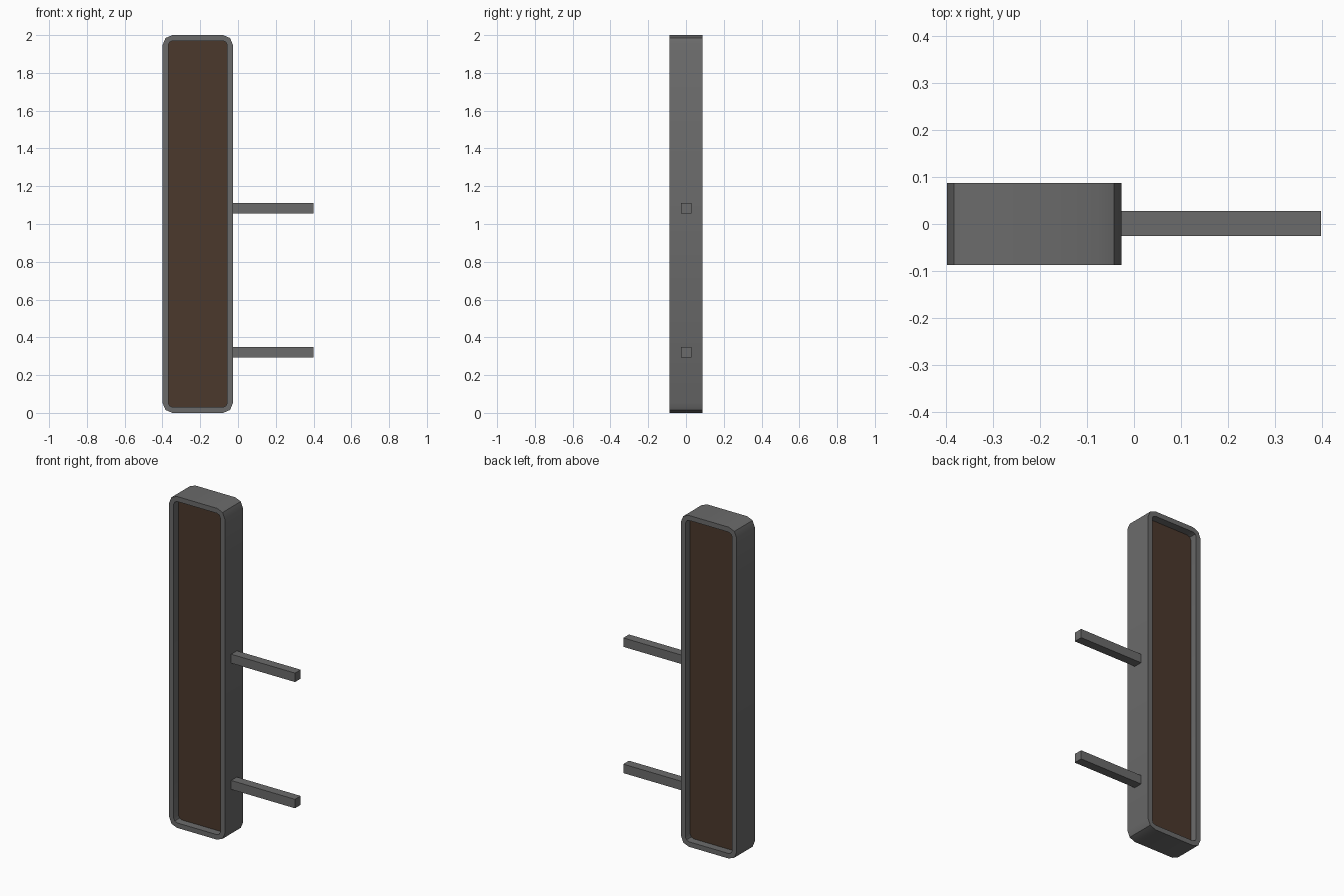
import bpy, bmesh, math

if "Cube" in bpy.data.objects:
    bpy.data.objects.remove(bpy.data.objects["Cube"])

X0, X1 = -0.399, -0.027      # sign box extent in x
HEIGHT, HALF_DEPTH = 2.0, 0.087
WALL = 0.03
GREY = (0.146, 0.146, 0.146, 1)
BROWN = (0.07, 0.04, 0.025, 1)


def material(name, color):
    mat = bpy.data.materials.new(name)
    mat.diffuse_color = color
    mat.use_nodes = True
    mat.node_tree.nodes["Principled BSDF"].inputs["Base Color"].default_value = mat.diffuse_color
    return mat


metal = material("dark_metal", GREY)
brown = material("brown_panel", BROWN)


def rounded_rect(x0, x1, z0, z1, r, segs=2):
    """Counter-clockwise outline in x/z with faceted corners."""
    corners = [(x1 - r, z1 - r, 0), (x0 + r, z1 - r, 90),
               (x0 + r, z0 + r, 180), (x1 - r, z0 + r, 270)]
    pts = []
    for cx, cz, start in corners:
        for i in range(segs + 1):
            a = math.radians(start + 90 * i / segs)
            pts.append((cx + r * math.cos(a), cz + r * math.sin(a)))
    return pts


def finish(name, bm, mat):
    bmesh.ops.recalc_face_normals(bm, faces=bm.faces)
    mesh = bpy.data.meshes.new(name)
    bm.to_mesh(mesh)
    bm.free()
    mesh.materials.append(mat)
    obj = bpy.data.objects.new(name, mesh)
    bpy.context.collection.objects.link(obj)
    return obj


def box(name, x, y, z, mat):
    bm = bmesh.new()
    bmesh.ops.create_cube(bm, size=1)
    for v in bm.verts:
        for i, (lo, hi) in enumerate((x, y, z)):
            v.co[i] = hi if v.co[i] > 0 else lo
    return finish(name, bm, mat)


# Outer frame: a rounded ring, open at front and back
outer = rounded_rect(X0, X1, 0, HEIGHT, 0.052)
inner = rounded_rect(X0 + WALL, X1 - WALL, WALL, HEIGHT - WALL, 0.024)
bm = bmesh.new()
loops = [[bm.verts.new((x, y, z)) for x, z in pts]
         for pts, y in ((outer, -HALF_DEPTH), (outer, HALF_DEPTH),
                        (inner, HALF_DEPTH), (inner, -HALF_DEPTH))]
n = len(outer)
for k in range(4):
    a, b = loops[k], loops[(k + 1) % 4]
    for i in range(n):
        j = (i + 1) % n
        bm.faces.new((a[i], a[j], b[j], b[i]))
frame = finish("sign_frame", bm, metal)
bpy.context.view_layer.objects.active = frame
frame.select_set(True)
bpy.ops.object.shade_smooth_by_angle(angle=math.radians(30))

# Recessed brown panel, visible from both sides
bm = bmesh.new()
face = bm.faces.new([bm.verts.new((x, -0.041, z)) for x, z in inner])
ext = bmesh.ops.extrude_face_region(bm, geom=[face], use_keep_orig=True)
verts = [v for v in ext["geom"] if isinstance(v, bmesh.types.BMVert)]
bmesh.ops.translate(bm, verts=verts, vec=(0, 0.082, 0))
finish("sign_panel", bm, brown)

# Two wall mounting arms
for name, z in (("lower_arm", 0.321), ("upper_arm", 1.083)):
    box(name, (X1 - 0.002, 0.399), (-0.026, 0.028), (z - 0.027, z + 0.027), metal)
